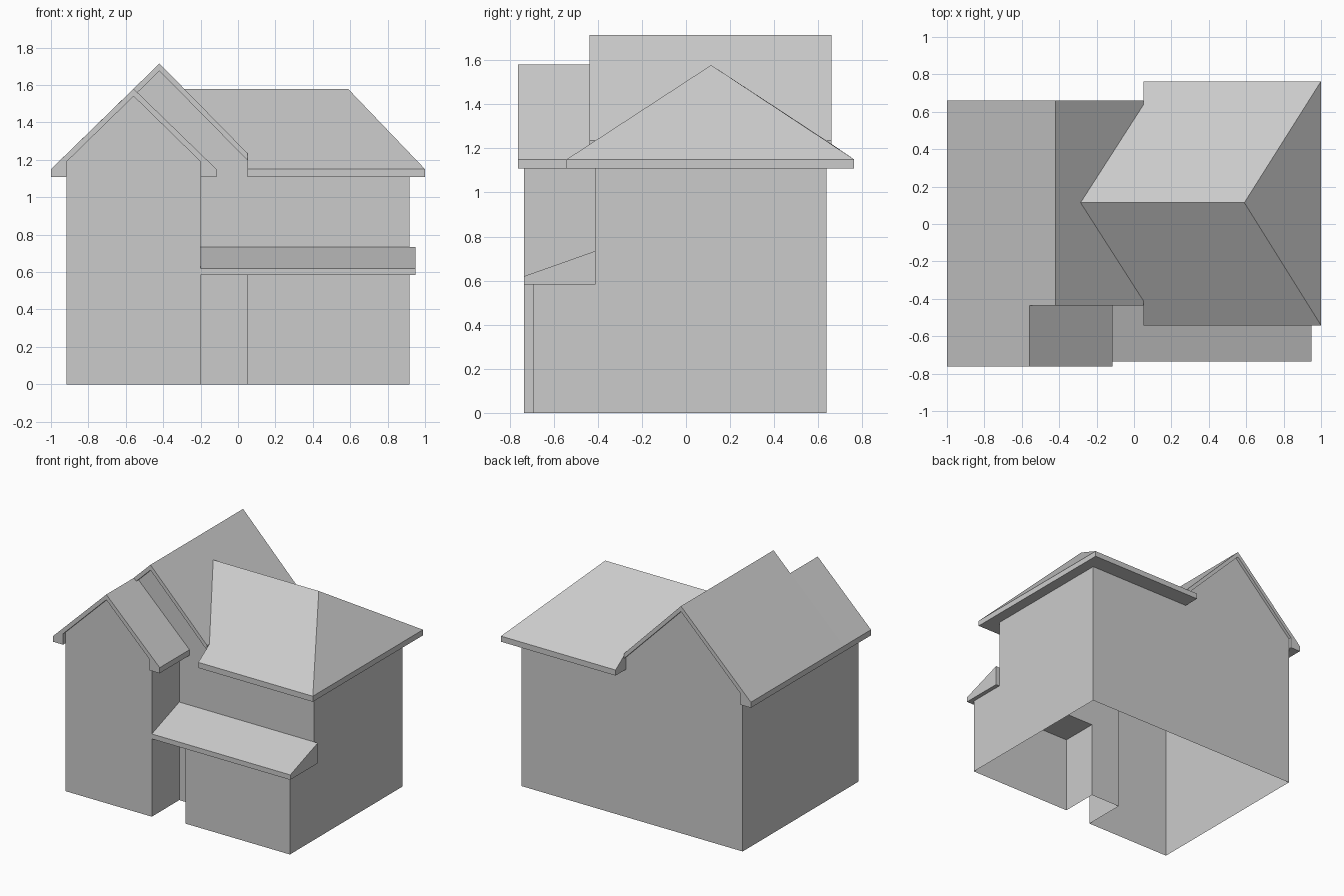
import bpy, bmesh

if "Cube" in bpy.data.objects:
    bpy.data.objects.remove(bpy.data.objects["Cube"])


def make(name, verts, faces):
    bm = bmesh.new()
    vs = [bm.verts.new(v) for v in verts]
    for f in faces:
        bm.faces.new([vs[i] for i in f])
    bmesh.ops.recalc_face_normals(bm, faces=bm.faces)
    finish(name, bm)


def finish(name, bm):
    me = bpy.data.meshes.new(name)
    bm.to_mesh(me)
    bm.free()
    bpy.context.collection.objects.link(bpy.data.objects.new(name, me))


def place(p, t, axis):
    return (p[0], t, p[1]) if axis == 'Y' else (t, p[0], p[1])


def prism(name, profile, a, b, axis='Y'):
    """Extrude a closed profile: XZ along Y, or YZ along X."""
    n = len(profile)
    verts = [place(p, t, axis) for t in (a, b) for p in profile]
    faces = [tuple(range(n)), tuple(range(2 * n - 1, n - 1, -1))]
    faces += [(i, (i + 1) % n, (i + 1) % n + n, i + n) for i in range(n)]
    make(name, verts, faces)


def shell(name, panels):
    """Flat wall panels: (axis, position, outward sign, profile)."""
    bm = bmesh.new()
    for axis, t, sign, prof in panels:
        f = bm.faces.new([bm.verts.new(place(p, t, axis)) for p in prof])
        f.normal_update()
        if f.normal['XYZ'.index(axis)] * sign < 0:
            f.normal_flip()
    bmesh.ops.remove_doubles(bm, verts=bm.verts, dist=0.001)
    finish(name, bm)


L, R, BACK, FRONT = -0.916, 0.917, 0.637, -0.41
WING, ROOM, LOW = -0.735, -0.695, 0.583
EAVE, LIP = 1.108, 1.15


def rect(a, b, top):
    return [(a, 0), (b, 0), (b, top), (a, top)]


# Open-bottomed walls: main block, front wing, low front room, entry recess
shell("walls", [
    ('Y', BACK, 1, [(L, 0), (R, 0), (R, EAVE), (0.05, EAVE), (0.05, 1.198),
                    (-0.42, 1.675), (L, 1.19)]),
    ('X', L, -1, rect(WING, BACK, 1.19)),
    ('Y', WING, -1, [(L, 0), (-0.2, 0), (-0.2, 1.19), (-0.558, 1.54), (L, 1.19)]),
    ('X', -0.2, 1, rect(WING, FRONT, 1.19)),
    ('Y', FRONT, -1, [(-0.2, 0), (0.05, 0), (0.05, LOW), (R, LOW), (R, EAVE), (0.05, EAVE),
                      (0.05, 1.198), (-0.42, 1.675), (-0.558, 1.54), (-0.2, 1.19)]),
    ('X', 0.05, -1, rect(ROOM, FRONT, LOW)),
    ('Y', ROOM, -1, rect(0.05, R, LOW)),
    ('X', R, 1, [(ROOM, 0), (BACK, 0), (BACK, EAVE), (FRONT, EAVE), (FRONT, LOW), (ROOM, LOW)]),
])

# Lean-to roof over the entry and front room
prism("porch_roof", [(WING, LOW), (WING, 0.62), (FRONT, 0.735), (FRONT, LOW)],
      -0.2, 0.948, 'X')

# Gable roofs with boxed eaves, sharing the left slope
left_in = [(L, 1.19), (L, EAVE), (-1, EAVE), (-1, LIP)]
prism("main_gable_roof", left_in + [(-0.42, 1.715), (0.05, 1.236), (0.05, 1.198),
                                    (-0.42, 1.675)], -0.437, 0.66)
prism("wing_gable_roof", left_in + [(-0.558, 1.58), (-0.115, LIP), (-0.115, EAVE),
                                    (-0.2, EAVE), (-0.2, 1.19), (-0.558, 1.54)], -0.763, FRONT)

# Hip roof on the right, running into the main gable slope
yf, yb, ym = -0.542, 0.763, 0.114
verts = [(0.05, yf, LIP), (1, yf, LIP), (1, yb, LIP), (0.05, yb, LIP),
         (0.05, yf, EAVE), (1, yf, EAVE), (1, yb, EAVE), (0.05, yb, EAVE),
         (0.59, ym, 1.578), (-0.286, ym, 1.578),
         (0.05, FRONT, 1.236), (0.05, BACK, 1.236),
         (0.05, FRONT, EAVE), (0.05, BACK, EAVE), (R, BACK, EAVE), (R, FRONT, EAVE)]
make("hip_roof", verts, [
    (0, 1, 8, 9, 10), (3, 11, 9, 8, 2), (1, 2, 8),       # slopes
    (4, 5, 1, 0), (5, 6, 2, 1), (6, 7, 3, 2),            # fascia
    (4, 0, 10, 12), (7, 13, 11, 3),                      # cut ends
    (4, 12, 15, 5), (5, 15, 14, 6), (6, 14, 13, 7)])     # soffit
